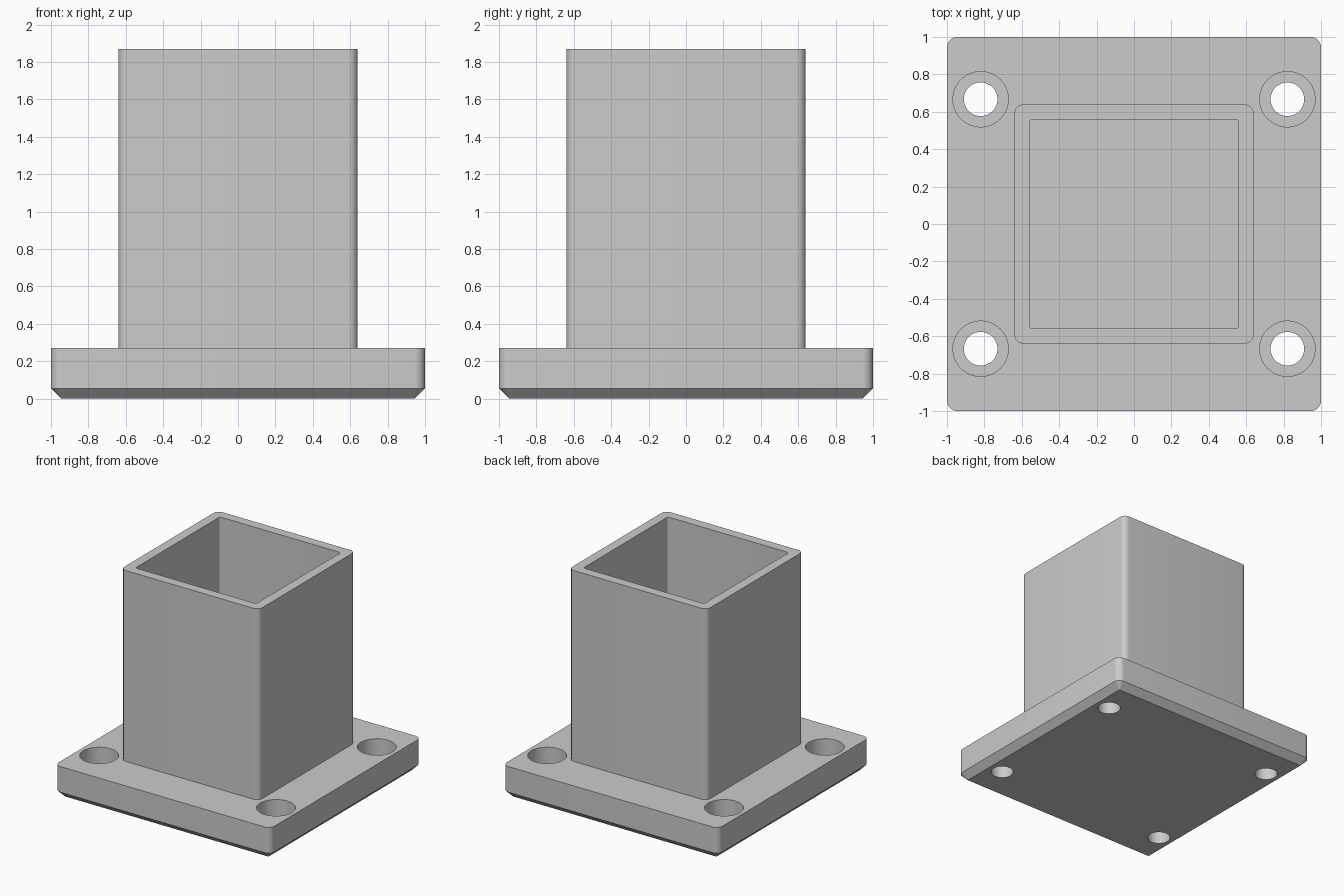
import bpy
import bmesh
from math import pi, sin, cos, radians

cube = bpy.data.objects.get("Cube")
if cube:
    bpy.data.objects.remove(cube, do_unlink=True)

grey = bpy.data.materials.new("plain grey")
grey.use_nodes = True
grey.diffuse_color = (0.6, 0.6, 0.6, 1)
grey.node_tree.nodes["Principled BSDF"].inputs["Base Color"].default_value = (0.6, 0.6, 0.6, 1)


def rounded_square(half, radius, z, steps=8):
    """Corner points of a square with rounded corners, counter-clockwise."""
    points = []
    for corner in range(4):
        sx = 1 if corner in (0, 3) else -1
        sy = 1 if corner < 2 else -1
        for i in range(steps + 1):
            a = (corner + i / steps) * pi / 2
            points.append((sx * (half - radius) + radius * cos(a),
                           sy * (half - radius) + radius * sin(a), z))
    return points


def circle(x, y, radius, z, sides=48):
    return [(x + radius * cos(2 * pi * i / sides),
             y + radius * sin(2 * pi * i / sides), z) for i in range(sides)]


def loft(name, loops, closed=False):
    """Skin a stack of loops, capping the ends or joining last to first."""
    bm = bmesh.new()
    rings = [[bm.verts.new(p) for p in loop] for loop in loops]
    pairs = list(zip(rings, rings[1:]))
    if closed:
        pairs.append((rings[-1], rings[0]))
    else:
        bm.faces.new(rings[0])
        bm.faces.new(rings[-1])
    for low, high in pairs:
        n = len(low)
        for i in range(n):
            j = (i + 1) % n
            bm.faces.new((low[i], low[j], high[j], high[i]))
    bmesh.ops.recalc_face_normals(bm, faces=bm.faces)
    mesh = bpy.data.meshes.new(name)
    bm.to_mesh(mesh)
    bm.free()
    mesh.materials.append(grey)
    obj = bpy.data.objects.new(name, mesh)
    bpy.context.collection.objects.link(obj)
    return obj


def select_only(obj):
    bpy.ops.object.select_all(action="DESELECT")
    obj.select_set(True)
    bpy.context.view_layer.objects.active = obj


BASE_TOP = 0.27
TUBE_TOP = 1.87

# Base plate with a chamfered underside
base = loft("base_plate", [rounded_square(0.945, 0.003, 0),
                           rounded_square(1.0, 0.055, 0.055),
                           rounded_square(1.0, 0.055, BASE_TOP)])

# Counterbored screw holes near the four corners
for sx in (-1, 1):
    for sy in (-1, 1):
        x, y = sx * 0.82, sy * 0.667
        cutter = loft("screw_hole_cutter", [circle(x, y, 0.09, -0.1),
                                            circle(x, y, 0.09, 0.11),
                                            circle(x, y, 0.148, 0.11),
                                            circle(x, y, 0.148, 0.4)])
        cutter.hide_render = True
        cut = base.modifiers.new("screw_hole", "BOOLEAN")
        cut.operation = "DIFFERENCE"
        cut.solver = "EXACT"
        cut.object = cutter
        select_only(base)
        bpy.ops.object.modifier_apply(modifier=cut.name)
        bpy.data.objects.remove(cutter, do_unlink=True)

# Hollow square tube, slightly sunk into the plate
foot = BASE_TOP - 0.02
tube = loft("square_tube", [rounded_square(0.64, 0.05, foot),
                            rounded_square(0.64, 0.05, TUBE_TOP),
                            rounded_square(0.56, 0.02, TUBE_TOP),
                            rounded_square(0.56, 0.02, foot)], closed=True)

for obj in (base, tube):
    select_only(obj)
    bpy.ops.object.shade_smooth_by_angle(angle=radians(30))
